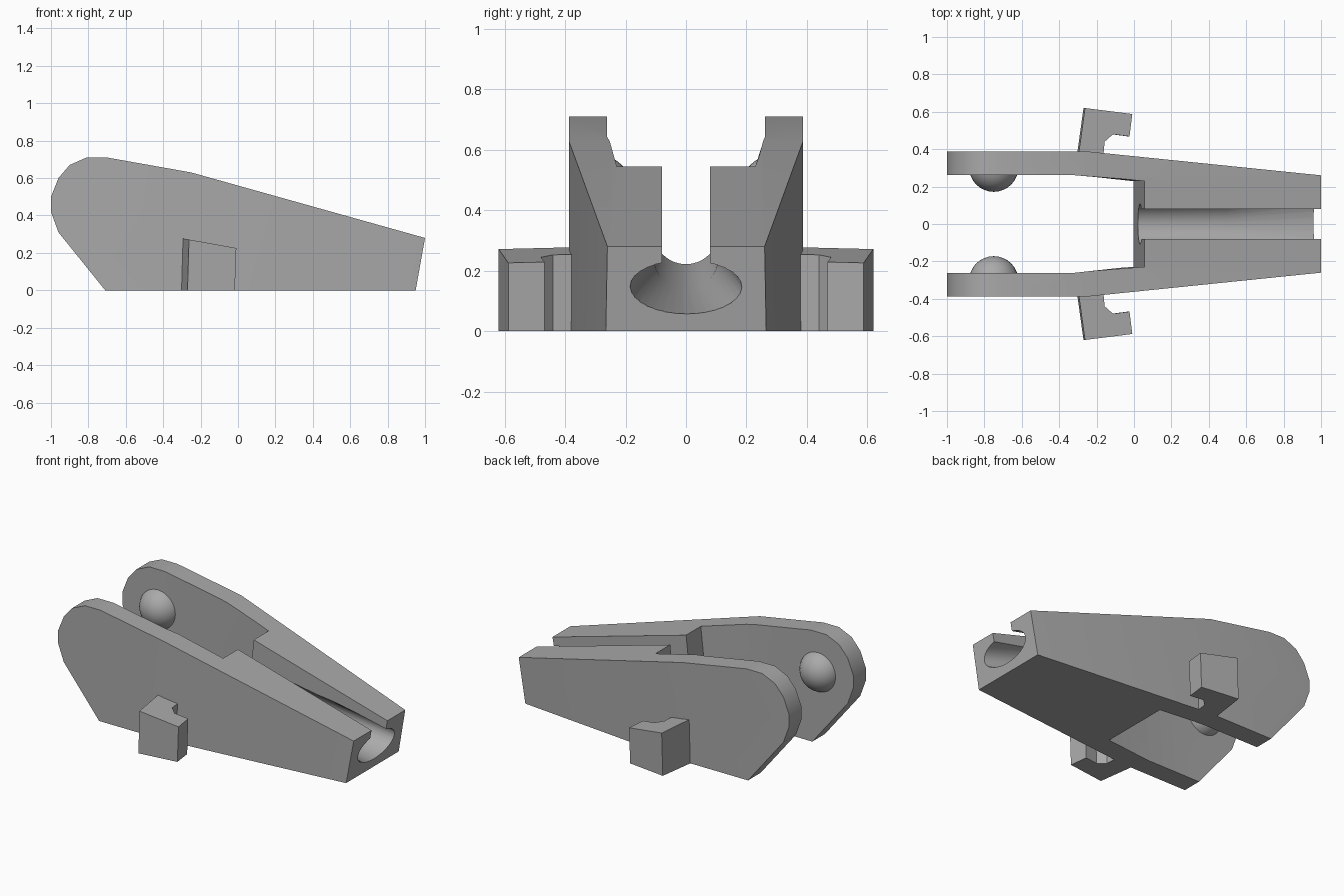
import bpy, bmesh, math
from mathutils import Matrix, Vector

cube = bpy.data.objects.get("Cube")
if cube:
    bpy.data.objects.remove(cube, do_unlink=True)

grey = bpy.data.materials.new("plain grey")
grey.use_nodes = True
COLOUR = (0.4, 0.4, 0.4, 1)
grey.diffuse_color = COLOUR
grey.node_tree.nodes["Principled BSDF"].inputs["Base Color"].default_value = COLOUR


def finish(name, bm):
    bmesh.ops.recalc_face_normals(bm, faces=bm.faces)
    mesh = bpy.data.meshes.new(name)
    bm.to_mesh(mesh)
    bm.free()
    mesh.materials.append(grey)
    obj = bpy.data.objects.new(name, mesh)
    bpy.context.collection.objects.link(obj)
    return obj


def loft(name, rings):
    """Closed solid through rings that have equal point counts."""
    bm = bmesh.new()
    loops = [[bm.verts.new(p) for p in ring] for ring in rings]
    bm.faces.new(loops[0])
    bm.faces.new(loops[-1])
    for a, b in zip(loops, loops[1:]):
        for i in range(len(a)):
            j = (i + 1) % len(a)
            bm.faces.new((a[i], a[j], b[j], b[i]))
    return finish(name, bm)


def activate(obj):
    bpy.ops.object.select_all(action='DESELECT')
    obj.select_set(True)
    bpy.context.view_layer.objects.active = obj


def boolean(obj, cutter, operation='DIFFERENCE'):
    cutter.hide_render = True
    activate(obj)
    mod = obj.modifiers.new("cut", 'BOOLEAN')
    mod.operation, mod.solver, mod.object = operation, 'EXACT', cutter
    bpy.ops.object.modifier_apply(modifier=mod.name)
    bpy.data.objects.remove(cutter, do_unlink=True)


def mirrored(half):
    return half + [(x, -y) for x, y in reversed(half)]


# Body: side profile trimmed by the tapering plan outline
side = [(-0.71, 0), (-0.96, 0.31), (-1, 0.42), (-1, 0.5), (-0.96, 0.6), (-0.9, 0.67),
        (-0.81, 0.71), (-0.7, 0.71), (-0.25, 0.63), (1, 0.28), (0.95, 0)]
body = loft("lever_body", [[(x, y, z) for x, z in side] for y in (-0.6, 0.6)])
plan = mirrored([(-1.2, 0.388), (-0.25, 0.388), (1.1, 0.25)])
boolean(body, loft("plan_trim", [[(x, y, z) for x, y in plan] for z in (-0.2, 1)]),
        'INTERSECT')

# Pocket between the two arms, with a leaning end wall
rings = []
for z, end in ((-0.2, -0.025), (1, 0.105)):
    pocket = mirrored([(-1.3, 0.261), (-0.32, 0.261), (end, 0.229)])
    rings.append([(x, y, z) for x, y in pocket])
boolean(body, loft("pocket_cutter", rings))


# Sloping bore that widens to an oval mouth
def floor(x):
    return 0.225 - 0.175 * x


def oval(x, wide, high):
    turns = [math.tau * i / 32 for i in range(32)]
    return [(x, wide * math.cos(t), floor(x) + high * (1 + math.sin(t))) for t in turns]


boolean(body, loft("bore_cutter", [oval(-0.2, 0.107, 0.107), oval(0.5, 0.107, 0.107),
                                   oval(1.1, 0.205, 0.088)]))

# Open slot above the bore
slot = [(-0.2, floor(-0.2) + 0.1), (1.2, floor(1.2) + 0.1), (1.2, 1), (-0.2, 1)]
boolean(body, loft("slot_cutter", [[(x, y, z) for x, z in slot] for y in (-0.08, 0.08)]))
activate(body)
bpy.ops.object.shade_smooth_by_angle(angle=math.radians(30))

# Hooked side clips and round pivot bosses on both sides
hook = [(-0.31, 0.33), (-0.27, 0.62), (-0.017, 0.588), (-0.032, 0.468),
        (-0.12, 0.48), (-0.165, 0.44), (-0.175, 0.33)]
RADIUS = 0.132
for label, s in (("left", 1), ("right", -1)):
    base = [(x, s * y, 0) for x, y in hook]
    top = [(x + 0.008, s * y, 0.275 - 0.18 * (x + 0.29)) for x, y in hook]
    loft(label + "_clip", [base, top])

    bm = bmesh.new()
    bmesh.ops.create_uvsphere(bm, u_segments=32, v_segments=16, radius=RADIUS,
                              matrix=Matrix.Rotation(math.pi / 2, 4, 'X'))
    bmesh.ops.translate(bm, verts=bm.verts, vec=Vector((-0.75, s * 0.304, 0.455)))
    # Keep only the cap that stands out of the arm
    bmesh.ops.bisect_plane(bm, geom=bm.verts[:] + bm.edges[:] + bm.faces[:],
                           plane_co=(0, s * 0.27, 0), plane_no=(0, s, 0), clear_outer=True)
    bmesh.ops.holes_fill(bm, edges=[e for e in bm.edges if e.is_boundary])
    boss = finish(label + "_pivot_boss", bm)
    activate(boss)
    bpy.ops.object.shade_smooth_by_angle(angle=math.radians(30))
